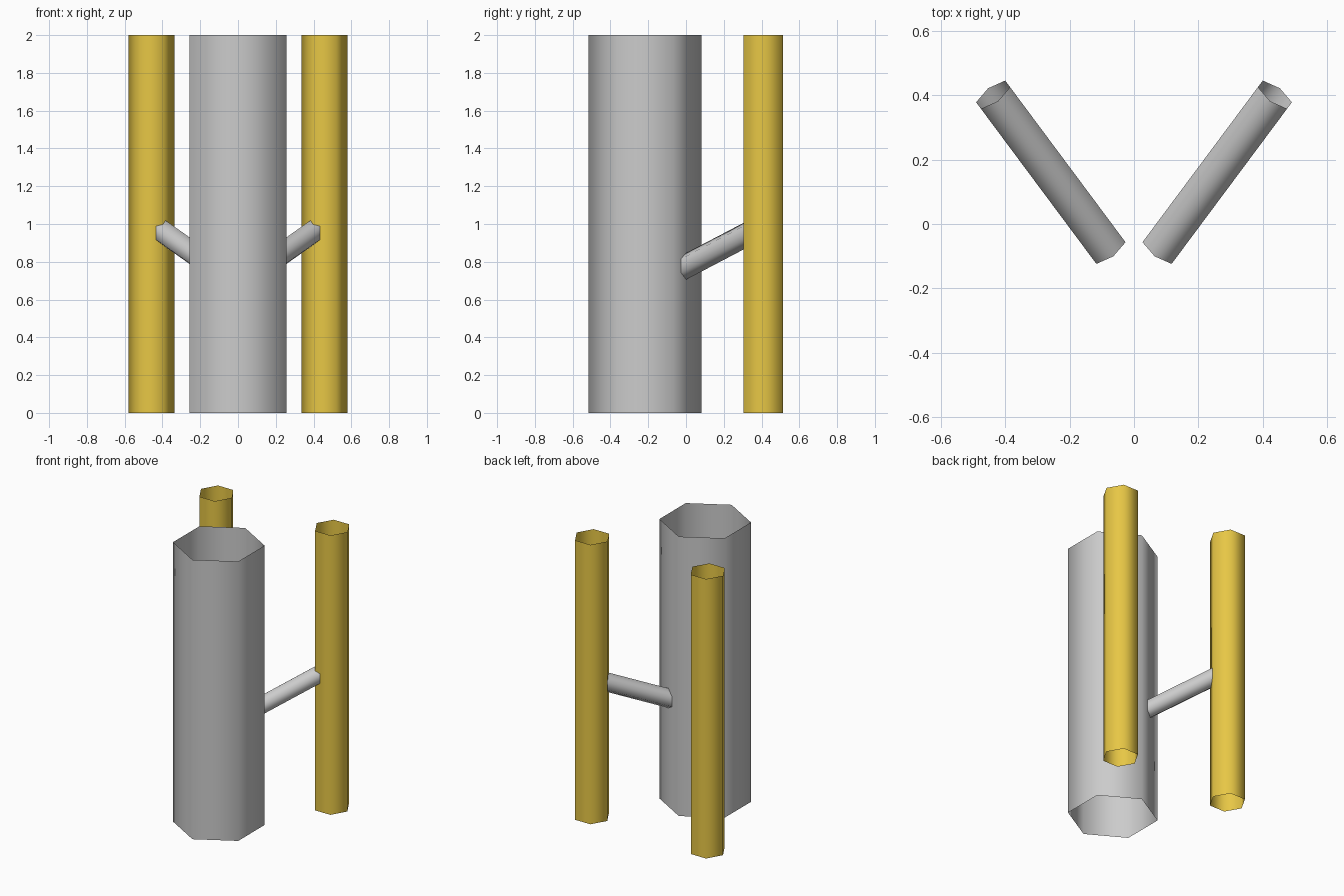
import bpy, math
from mathutils import Vector, Matrix

if "Cube" in bpy.data.objects:
    bpy.data.objects.remove(bpy.data.objects["Cube"])

yellow = bpy.data.materials.new("yellow")
yellow.diffuse_color = (0.8, 0.57, 0.06, 1)
yellow.use_nodes = True
yellow.node_tree.nodes["Principled BSDF"].inputs["Base Color"].default_value = yellow.diffuse_color


def tube(name, start, end, radius, spin=0.0, material=None):
    """Open six-sided tube running from start to end."""
    start, end = Vector(start), Vector(end)
    axis = end - start
    bpy.ops.mesh.primitive_cylinder_add(vertices=6, radius=radius, depth=axis.length,
                                        end_fill_type='NOTHING')
    obj = bpy.context.object
    obj.name = name
    turn = Matrix.Rotation(spin, 4, 'Z')
    if axis.x or axis.y:  # leaning tube keeps one corner on top
        turn = axis.to_track_quat('Z', 'Y').to_matrix().to_4x4()
    obj.matrix_world = Matrix.Translation((start + end) / 2) @ turn
    bpy.ops.object.shade_smooth()
    if material:
        obj.data.materials.append(material)
    return obj


# Large central tube, corners facing front and back
tube("main_tube", (0, -0.217, 0), (0, -0.217, 2), 0.298)

# Thin side tubes and the slanted struts that join them to the centre
for side, s in (("left", -1), ("right", 1)):
    tube(side + "_side_tube", (0.458 * s, 0.409, 0), (0.458 * s, 0.409, 2), 0.121,
         math.radians(90), yellow)
    tube(side + "_strut", (0.079 * s, -0.08, 0.734), (0.437 * s, 0.401, 0.986), 0.065)
